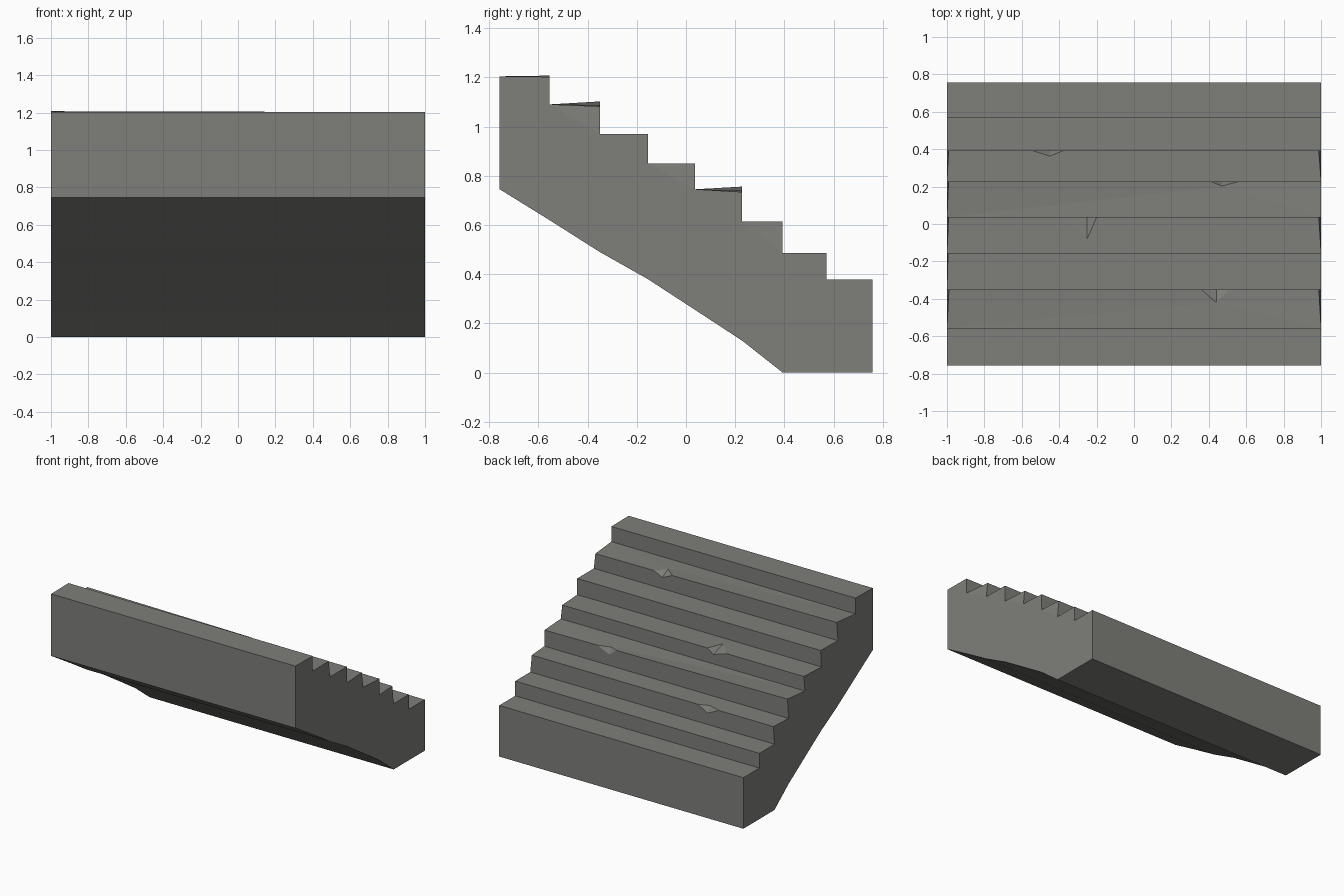
import bpy, bmesh

if "Cube" in bpy.data.objects:
    bpy.data.objects.remove(bpy.data.objects["Cube"])

# Worn stone staircase: step boundaries, tread heights, underside heights
Y = [-0.757, -0.555, -0.35, -0.155, 0.037, 0.228, 0.393, 0.57, 0.757]
TOP = [1.204, 1.09, 0.97, 0.85, 0.745, 0.615, 0.487, 0.378]
UNDER = [0.745, 0.62, 0.49, 0.38, 0.255, 0.13, 0.0, 0.0, 0.0]
TILT = {0: (0.003, -0.002), 1: (0.012, -0.008), 4: (0.011, -0.011)}  # left, right nose lift
INSET = {1: (.011, .012), 3: (.009, .012), 4: (.009, 0), 5: (.009, .012), 2: (.006, 0)}
# chips on step noses: step -> x start, x middle, x end, depth on tread, depth on riser
CHIPS = {1: (.36, .44, .51, .07, .035), 3: (-.36, -.25, -.2, .115, .035),
         4: (.41, .47, .565, .025, .045), 5: (-.545, -.45, -.375, .03, .045)}

mat = bpy.data.materials.new("grey stone")
mat.diffuse_color = (0.21, 0.21, 0.195, 1)
mat.use_nodes = True
mat.node_tree.nodes["Principled BSDF"].inputs["Base Color"].default_value = mat.diffuse_color

bm = bmesh.new()


def face(*pts):
    bm.faces.new([bm.verts.new(p) for p in pts])


for i, z in enumerate(TOP):
    y0, y1 = Y[i], Y[i + 1]
    zb = TOP[i + 1] if i < 7 else UNDER[8]
    tl, tr = TILT.get(i, (0, 0))
    il, ir = INSET.get(i, (0, 0))
    back_l, back_r = (-1, y0, z), (1, y0, z)
    nose_l, nose_r = (-1 + il, y1, z + tl), (1 - ir, y1, z + tr)
    base_l, base_r = (-1, y1, zb), (1, y1, zb)
    ul0, ur0 = (-1, y0, UNDER[i]), (1, y0, UNDER[i])
    ul1, ur1 = (-1, y1, UNDER[i + 1]), (1, y1, UNDER[i + 1])

    # tread and riser, with the chip facets let into the nose
    if i in CHIPS:
        xa, xm, xb, dt, dr = CHIPS[i]

        def nose(x):
            k = (x - nose_l[0]) / (nose_r[0] - nose_l[0])
            return (x, y1, nose_l[2] + k * (nose_r[2] - nose_l[2]))
        a, b = nose(xa), nose(xb)
        k = 1 - dt / (y1 - y0)
        t = (xm, y1 - dt, z + (nose(xm)[2] - z) * k)
        r = (xm, y1, nose(xm)[2] - dr)
        face(back_l, nose_l, a, t)
        face(back_l, t, back_r)
        face(t, b, nose_r, back_r)
        face(nose_l, base_l, r, a)
        face(base_l, base_r, r)
        face(r, base_r, nose_r, b)
        face(a, r, t)
        face(t, r, b)
    else:
        face(back_l, nose_l, nose_r, back_r)
        face(nose_l, base_l, base_r, nose_r)

    # underside and the two end walls
    face(ul0, ur0, ur1, ul1)
    for bk, n, ba, u0, u1 in ((back_l, nose_l, base_l, ul0, ul1),
                              (back_r, nose_r, base_r, ur0, ur1)):
        face(bk, n, ba)
        if i < 7:
            face(bk, ba, u1, u0)
        else:
            face(bk, ba, u0)

# tall front wall
face((-1, Y[0], UNDER[0]), (1, Y[0], UNDER[0]), (1, Y[0], TOP[0]), (-1, Y[0], TOP[0]))

bmesh.ops.remove_doubles(bm, verts=bm.verts[:], dist=0.0005)
bmesh.ops.recalc_face_normals(bm, faces=bm.faces[:])
me = bpy.data.meshes.new("staircase")
bm.to_mesh(me)
bm.free()
me.materials.append(mat)
bpy.context.collection.objects.link(bpy.data.objects.new("staircase", me))
